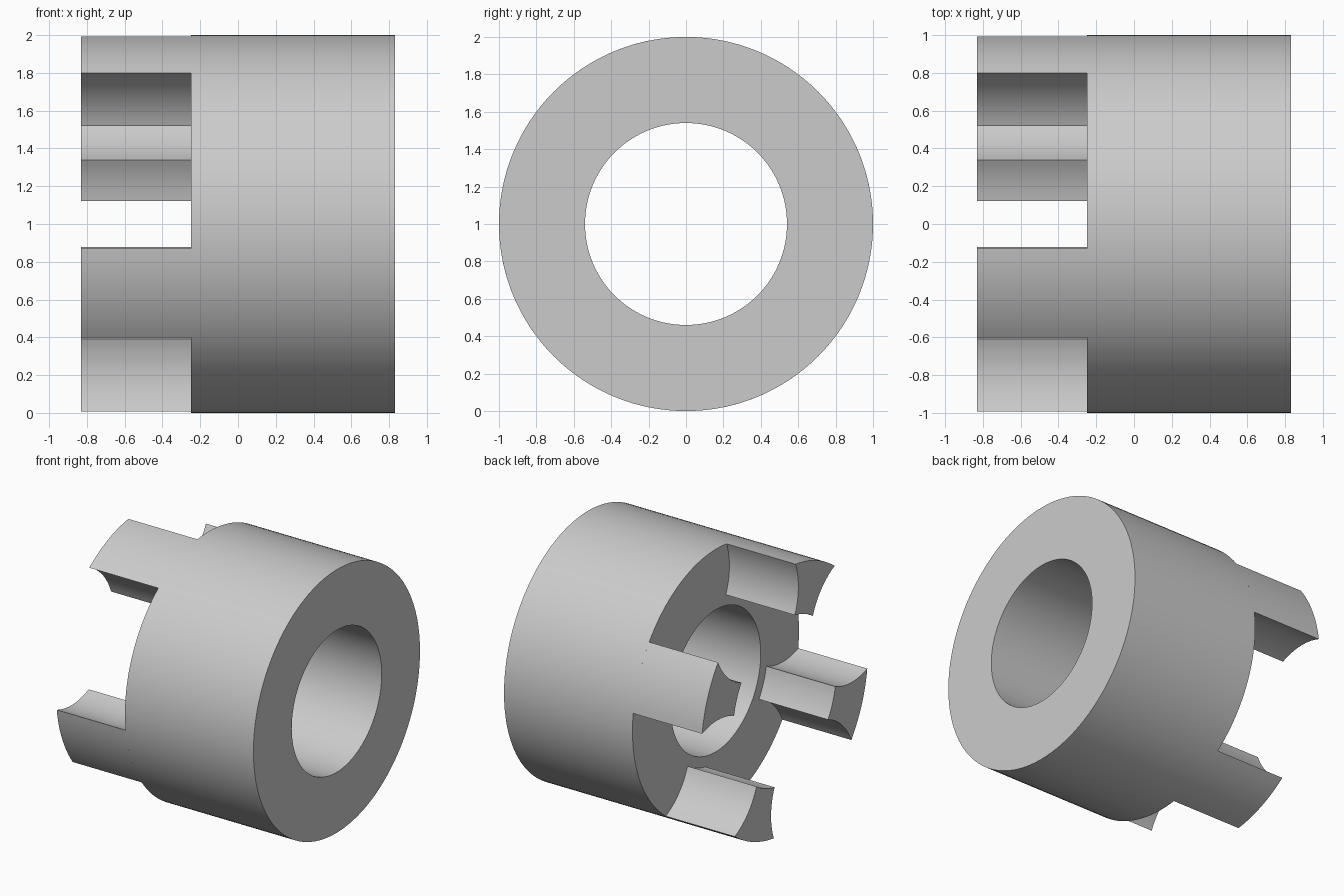
import bpy
import bmesh
from math import sin, cos, radians, atan2, pi

X_FREE, X_FACE, X_END = -0.83, -0.25, 0.83    # jaw tips, jaw root, plain end
R_OUT, R_BORE, R_JAW = 1.0, 0.54, 0.62
JAW_ANGLE = radians(22.2)                     # middle of the first jaw
POCKET_DIST, POCKET_R = 0.88, 0.505           # round pockets between jaws
SEGMENTS = 128

cube = bpy.data.objects.get("Cube")
if cube:
    bpy.data.objects.remove(cube, do_unlink=True)

steel = bpy.data.materials.new("plain grey metal")
steel.use_nodes = True
colour = (0.6, 0.6, 0.6, 1)
steel.diffuse_color = colour
steel.node_tree.nodes["Principled BSDF"].inputs["Base Color"].default_value = colour


def finish(bm, name):
    bmesh.ops.recalc_face_normals(bm, faces=bm.faces)
    # Open the hidden root of each jaw
    if name != "hub_body":
        roots = [f for f in bm.faces if all(abs(v.co.x - X_FACE) < 1e-4 for v in f.verts)]
        bmesh.ops.delete(bm, geom=roots, context='FACES_ONLY')
    mesh = bpy.data.meshes.new(name)
    bm.to_mesh(mesh)
    bm.free()
    mesh.materials.append(steel)
    obj = bpy.data.objects.new(name, mesh)
    bpy.context.collection.objects.link(obj)
    bpy.ops.object.select_all(action='DESELECT')
    obj.select_set(True)
    bpy.context.view_layer.objects.active = obj
    bpy.ops.object.shade_smooth_by_angle(angle=radians(30))
    return obj


def arc(centre, radius, start, end, steps):
    return [(centre[0] + radius * cos(start + (end - start) * i / steps),
             centre[1] + radius * sin(start + (end - start) * i / steps))
            for i in range(steps + 1)]


# Hub body: a thick tube lying along x
bm = bmesh.new()
section = [(X_FACE, R_OUT), (X_END, R_OUT), (X_END, R_BORE), (X_FACE, R_BORE)]
rings = []
for i in range(SEGMENTS):
    a = 2 * pi * i / SEGMENTS
    rings.append([bm.verts.new((x, r * cos(a), 1 + r * sin(a))) for x, r in section])
for i, ring in enumerate(rings):
    after = rings[(i + 1) % SEGMENTS]
    for j in range(4):
        k = (j + 1) % 4
        bm.faces.new((ring[j], ring[k], after[k], after[j]))
finish(bm, "hub_body")


# Jaw outline, symmetric about the first axis, sides hollowed by the pockets
def pocket_hit(radius):
    """Angle from the jaw axis where the pocket circle crosses a radius."""
    c = (radius**2 + POCKET_DIST**2 - POCKET_R**2) / (2 * radius * POCKET_DIST)
    return pi / 4 - atan2((1 - c * c) ** 0.5, c)


outer, inner = pocket_hit(R_OUT), pocket_hit(R_JAW)
centre = (POCKET_DIST * cos(pi / 4), POCKET_DIST * sin(pi / 4))


def bearing(radius, angle):
    a = atan2(radius * sin(angle) - centre[1], radius * cos(angle) - centre[0])
    return a % (2 * pi)


side = arc(centre, POCKET_R, bearing(R_OUT, outer), bearing(R_JAW, inner), 14)
outline = arc((0, 0), R_OUT, -outer, outer, 12) + side[1:]
outline += arc((0, 0), R_JAW, inner, -inner, 8)[1:]
outline += [(u, -v) for u, v in reversed(side[1:-1])]

# Four jaws spaced evenly around the axis
for number, name in enumerate(("back", "top", "front", "bottom")):
    turn = JAW_ANGLE + number * pi / 2
    bm = bmesh.new()
    verts = [bm.verts.new((X_FACE, u * cos(turn) - v * sin(turn),
                           1 + u * sin(turn) + v * cos(turn))) for u, v in outline]
    root = bm.faces.new(verts)
    tip = bmesh.ops.extrude_face_region(bm, geom=[root], use_keep_orig=True)
    moved = [g for g in tip["geom"] if isinstance(g, bmesh.types.BMVert)]
    bmesh.ops.translate(bm, verts=moved, vec=(X_FREE - X_FACE, 0, 0))
    finish(bm, name + "_jaw")
